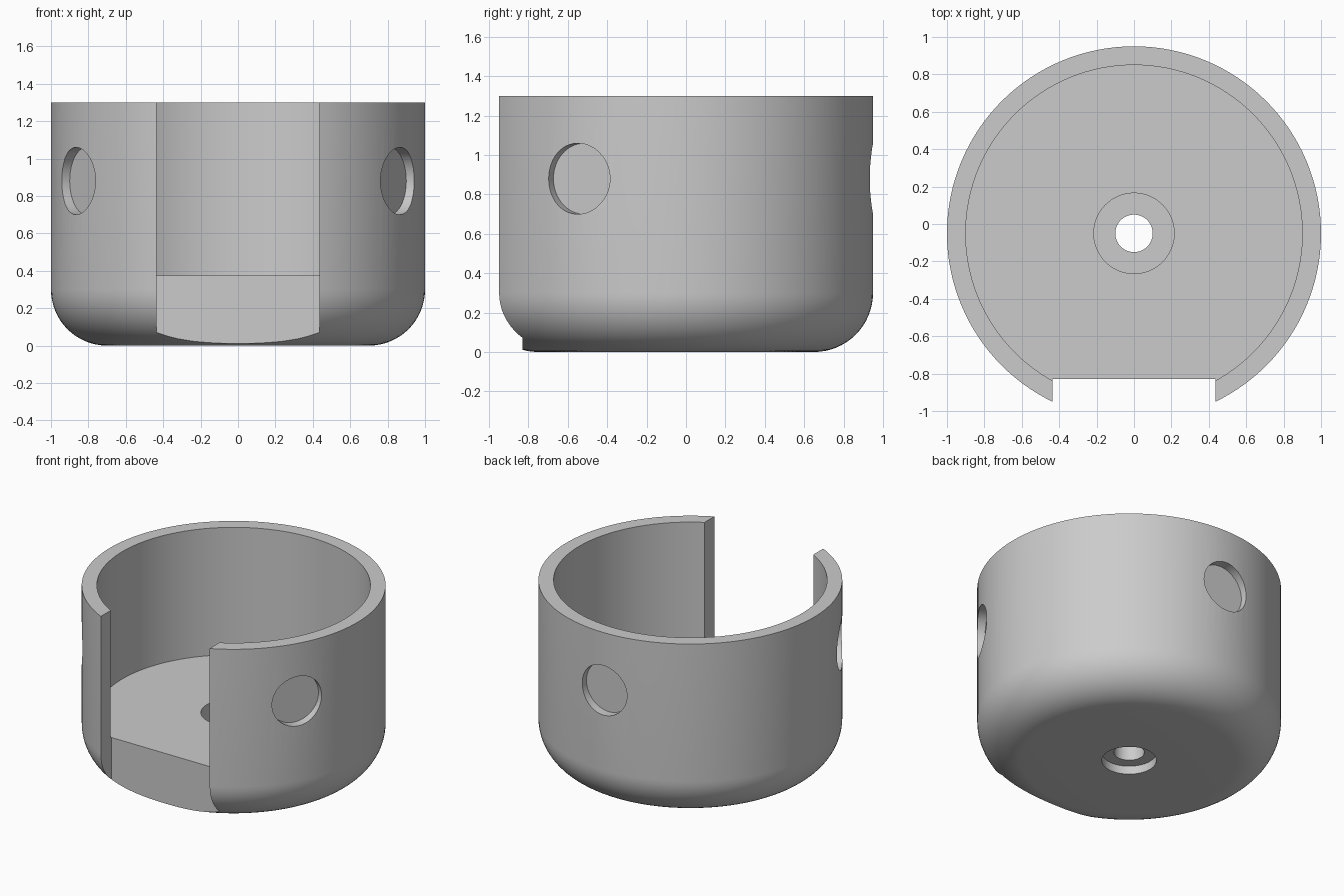
import bpy, bmesh, math
from mathutils import Matrix, Vector

if "Cube" in bpy.data.objects:
    bpy.data.objects.remove(bpy.data.objects["Cube"], do_unlink=True)

AXIS_Y = -0.05
HEIGHT, FLOOR, OUTER, INNER, FILLET = 1.3, 0.375, 1.0, 0.9, 0.3
SEGMENTS = 128

grey = bpy.data.materials.new("plain grey")
grey.use_nodes = True
colour = (0.6, 0.6, 0.6, 1)
grey.diffuse_color = colour
grey.node_tree.nodes["Principled BSDF"].inputs["Base Color"].default_value = colour


def add_object(name, bm):
    bmesh.ops.recalc_face_normals(bm, faces=bm.faces)
    mesh = bpy.data.meshes.new(name)
    bm.to_mesh(mesh)
    bm.free()
    mesh.materials.append(grey)
    obj = bpy.data.objects.new(name, mesh)
    bpy.context.collection.objects.link(obj)
    return obj


def lathe(name, profile):
    """Turn a closed (radius, z) outline about the cup axis."""
    bm = bmesh.new()
    rings = []
    for i in range(SEGMENTS):
        a = math.tau * i / SEGMENTS
        rings.append([bm.verts.new((r * math.cos(a), r * math.sin(a) + AXIS_Y, z))
                      for r, z in profile])
    n = len(profile)
    for i in range(SEGMENTS):
        here, after = rings[i], rings[(i + 1) % SEGMENTS]
        for j in range(n):
            k = (j + 1) % n
            bm.faces.new((here[j], after[j], after[k], here[k]))
    return add_object(name, bm)


def cut(target, cutter):
    mod = target.modifiers.new("cut", 'BOOLEAN')
    mod.operation = 'DIFFERENCE'
    mod.solver = 'EXACT'
    mod.object = cutter
    bpy.context.view_layer.objects.active = target
    bpy.ops.object.modifier_apply(modifier=mod.name)
    bpy.data.objects.remove(cutter, do_unlink=True)


# Cup: rounded base, thin wall, bore with a recess above and below
fillet = [(OUTER - FILLET + FILLET * math.sin(t), FILLET - FILLET * math.cos(t))
          for t in (math.pi / 2 * i / 16 for i in range(17))]
profile = [(0.1, 0.06), (0.18, 0.06), (0.18, 0)] + fillet + [
    (OUTER, HEIGHT), (INNER, HEIGHT), (INNER, FLOOR),
    (0.215, FLOOR), (0.215, 0.18), (0.1, 0.18)]
cup = lathe("cup", profile)

# Front opening with a flat face on the base
bm = bmesh.new()
bmesh.ops.create_cube(bm, size=1, matrix=Matrix.Translation((0, -1.33, 0.7))
                      @ Matrix.Diagonal((0.874, 1, 2, 1)))
cut(cup, add_object("opening_cutter", bm))

# Three shallow round pockets, evenly spaced around the wall
for degrees in (90, 210, 330):
    a = math.radians(degrees)
    out = Vector((math.cos(a), math.sin(a), 0))
    place = Matrix.Translation(out * 1.035 + Vector((0, AXIS_Y, 0.88)))
    turn = out.to_track_quat('Z', 'Y').to_matrix().to_4x4()
    bm = bmesh.new()
    bmesh.ops.create_cone(bm, cap_ends=True, segments=64, radius1=0.18,
                          radius2=0.18, depth=0.2, matrix=place @ turn)
    cut(cup, add_object("pocket_cutter", bm))

# Smooth the curved surfaces, keep rims crisp
bpy.ops.object.select_all(action='DESELECT')
cup.select_set(True)
bpy.context.view_layer.objects.active = cup
bpy.ops.object.shade_smooth_by_angle(angle=math.radians(30))
